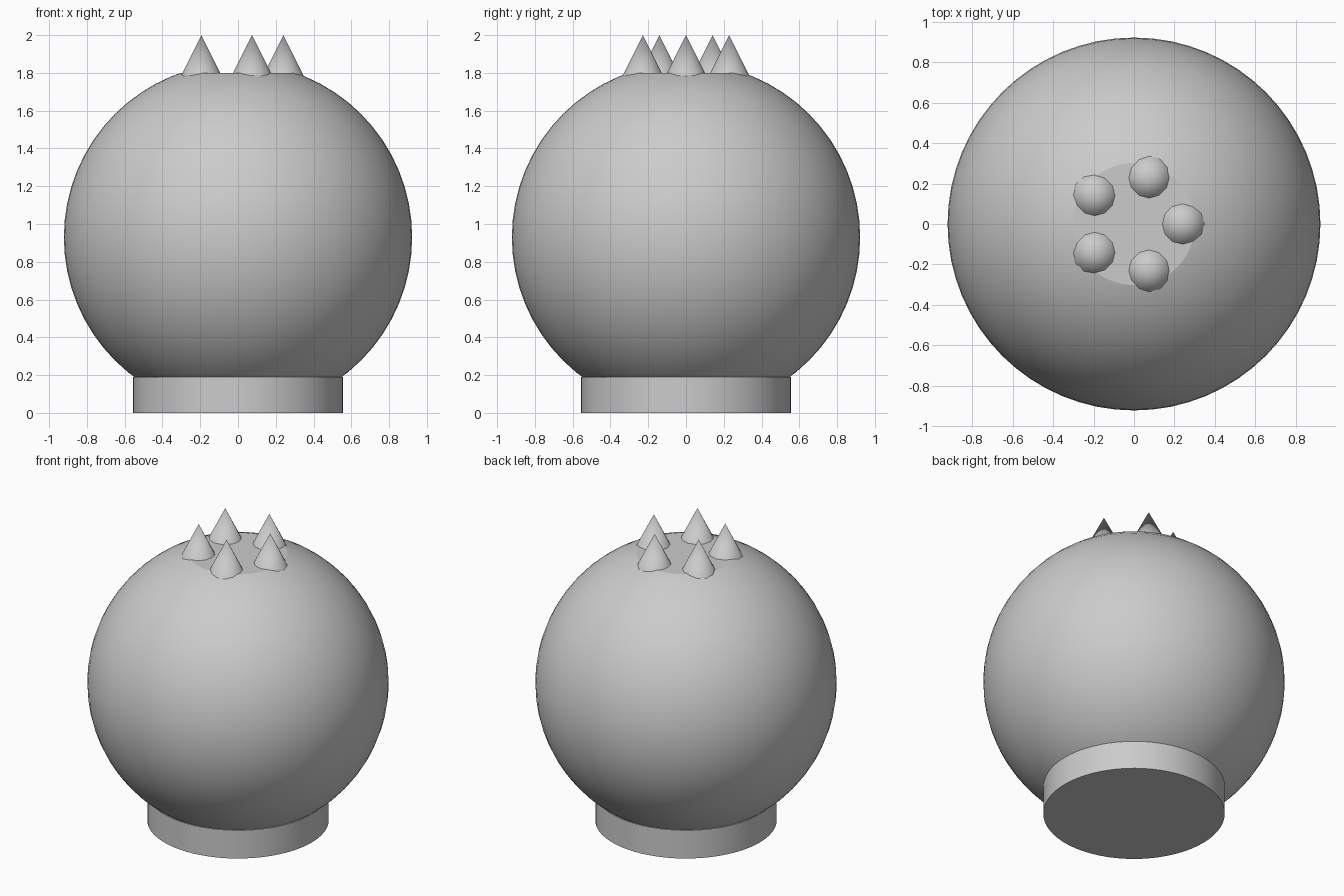
import bpy, bmesh, math
from mathutils import Vector

cube = bpy.data.objects.get("Cube")
if cube:
    bpy.data.objects.remove(cube, do_unlink=True)

grey = bpy.data.materials.new("plain grey")
grey.use_nodes = True
colour = (0.6, 0.6, 0.6, 1.0)
grey.diffuse_color = colour
grey.node_tree.nodes["Principled BSDF"].inputs["Base Color"].default_value = colour


def finish(name, angle):
    """Name the active part, colour it and shade it smooth with sharp edges."""
    obj = bpy.context.object
    obj.name = obj.data.name = name
    obj.data.materials.append(grey)
    bpy.ops.object.shade_smooth_by_angle(angle=math.radians(angle))
    return obj


RADIUS, CENTRE, CROWN, NECK = 0.922, 0.93, 1.8, 0.19

# Round body, sliced flat at the crown and at the neck
bpy.ops.mesh.primitive_uv_sphere_add(segments=64, ring_count=32, radius=RADIUS,
                                     location=(0, 0, CENTRE))
body = bpy.context.object
bm = bmesh.new()
bm.from_mesh(body.data)
for height, side in ((CROWN, 1), (NECK, -1)):
    cut = bmesh.ops.bisect_plane(bm, geom=bm.verts[:] + bm.edges[:] + bm.faces[:],
                                 plane_co=Vector((0, 0, height - CENTRE)),
                                 plane_no=Vector((0, 0, side)), clear_outer=True)
    rim = [e for e in cut["geom_cut"] if isinstance(e, bmesh.types.BMEdge)]
    if side == 1:
        bmesh.ops.contextual_create(bm, geom=rim)
bmesh.ops.recalc_face_normals(bm, faces=bm.faces[:])
bm.to_mesh(body.data)
bm.free()
finish("body", 15)

# Short cylindrical foot
bpy.ops.mesh.primitive_cylinder_add(vertices=64, radius=0.555, depth=NECK,
                                    location=(0, 0, NECK / 2))
finish("base", 30)

# Ring of five spikes on the crown, sunk slightly into the body
SPIKE_BASE = 1.76
for i in range(5):
    a = math.tau * i / 5
    bpy.ops.mesh.primitive_cone_add(
        vertices=12, radius1=0.12, radius2=0, depth=2 - SPIKE_BASE,
        location=(0.24 * math.cos(a), 0.24 * math.sin(a), (2 + SPIKE_BASE) / 2))
    finish(f"spike_{i + 1}", 40)
